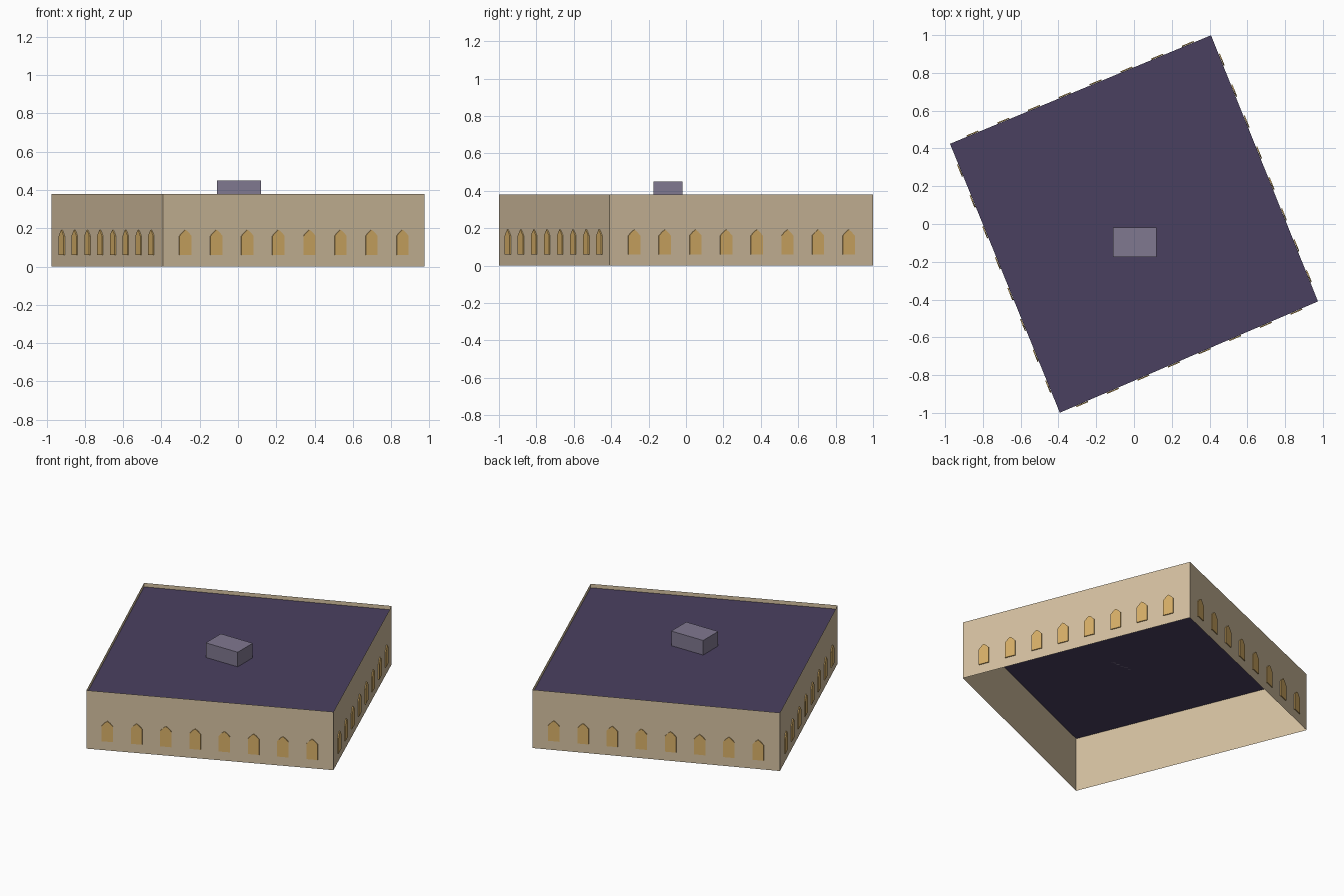
import bpy
import bmesh
from mathutils import Vector

cube = bpy.data.objects.get("Cube")
if cube:
    bpy.data.objects.remove(cube, do_unlink=True)


def linear(c):
    c /= 255
    return c / 12.92 if c <= 0.04045 else ((c + 0.055) / 1.055) ** 2.4


def make_material(name, r, g, b):
    colour = (linear(r), linear(g), linear(b), 1)
    mat = bpy.data.materials.new(name)
    mat.use_nodes = True
    mat.diffuse_color = colour
    bsdf = mat.node_tree.nodes["Principled BSDF"]
    bsdf.inputs["Base Color"].default_value = colour
    bsdf.inputs["Roughness"].default_value = 0.9
    return mat


def finish(name, bm, mat):
    mesh = bpy.data.meshes.new(name)
    bm.to_mesh(mesh)
    bm.free()
    mesh.materials.append(mat)
    obj = bpy.data.objects.new(name, mesh)
    bpy.context.collection.objects.link(obj)
    return obj


stone = make_material("sandstone", 212, 192, 160)
slate = make_material("purple slate", 74, 64, 96)
grey = make_material("grey lilac", 128, 120, 144)
amber = make_material("amber glass", 216, 176, 104)

WALL_TOP, ROOF_Z = 0.38, 0.355
corners = [Vector(p) for p in
           ((-0.393, -1, 0), (0.975, -0.41, 0), (0.408, 1, 0), (-0.975, 0.425, 0))]
sides = list(zip(corners, corners[1:] + corners[:1]))
up = Vector((0, 0, 1))

# Thin outer walls, open underneath and rising past the roof as a parapet
bm = bmesh.new()
for a, b in sides:
    bm.faces.new([bm.verts.new(p) for p in (a, b, b + up * WALL_TOP, a + up * WALL_TOP)])
bmesh.ops.remove_doubles(bm, verts=bm.verts, dist=0.0001)
finish("outer_walls", bm, stone)

# Flat roof
bm = bmesh.new()
bm.faces.new([bm.verts.new(p * 0.999 + up * ROOF_Z) for p in corners])
finish("flat_roof", bm, slate)

# Rooftop box
bm = bmesh.new()
bmesh.ops.create_cube(bm, size=1)
bmesh.ops.scale(bm, vec=(0.23, 0.155, 0.45 - ROOF_Z), verts=bm.verts)
bmesh.ops.translate(bm, vec=(0.005, -0.097, (0.45 + ROOF_Z) / 2), verts=bm.verts)
finish("rooftop_box", bm, grey)

# Row of pointed windows on each wall, centred along its length
COUNT, SPACING, DEPTH = 8, 0.1765, 0.007
arch = [(-0.034, 0.06), (0.034, 0.06), (0.034, 0.16),
        (0.016, 0.18), (0, 0.192), (-0.016, 0.18), (-0.034, 0.16)]
for side_name, (a, b) in zip(("front", "left", "back", "right"), sides):
    along = (b - a).normalized()
    outward = along.cross(up)
    bm = bmesh.new()
    for i in range(COUNT):
        centre = (a + b) / 2 + along * SPACING * (i - (COUNT - 1) / 2)
        base = [centre + along * x + up * z for x, z in arch]
        outer = [bm.verts.new(p + outward * DEPTH) for p in base]
        inner = [bm.verts.new(p + outward * 0.0005) for p in base]
        bm.faces.new(outer)
        for j in range(len(arch)):
            k = (j + 1) % len(arch)
            bm.faces.new((inner[j], inner[k], outer[k], outer[j]))
    finish(side_name + "_windows", bm, amber)
